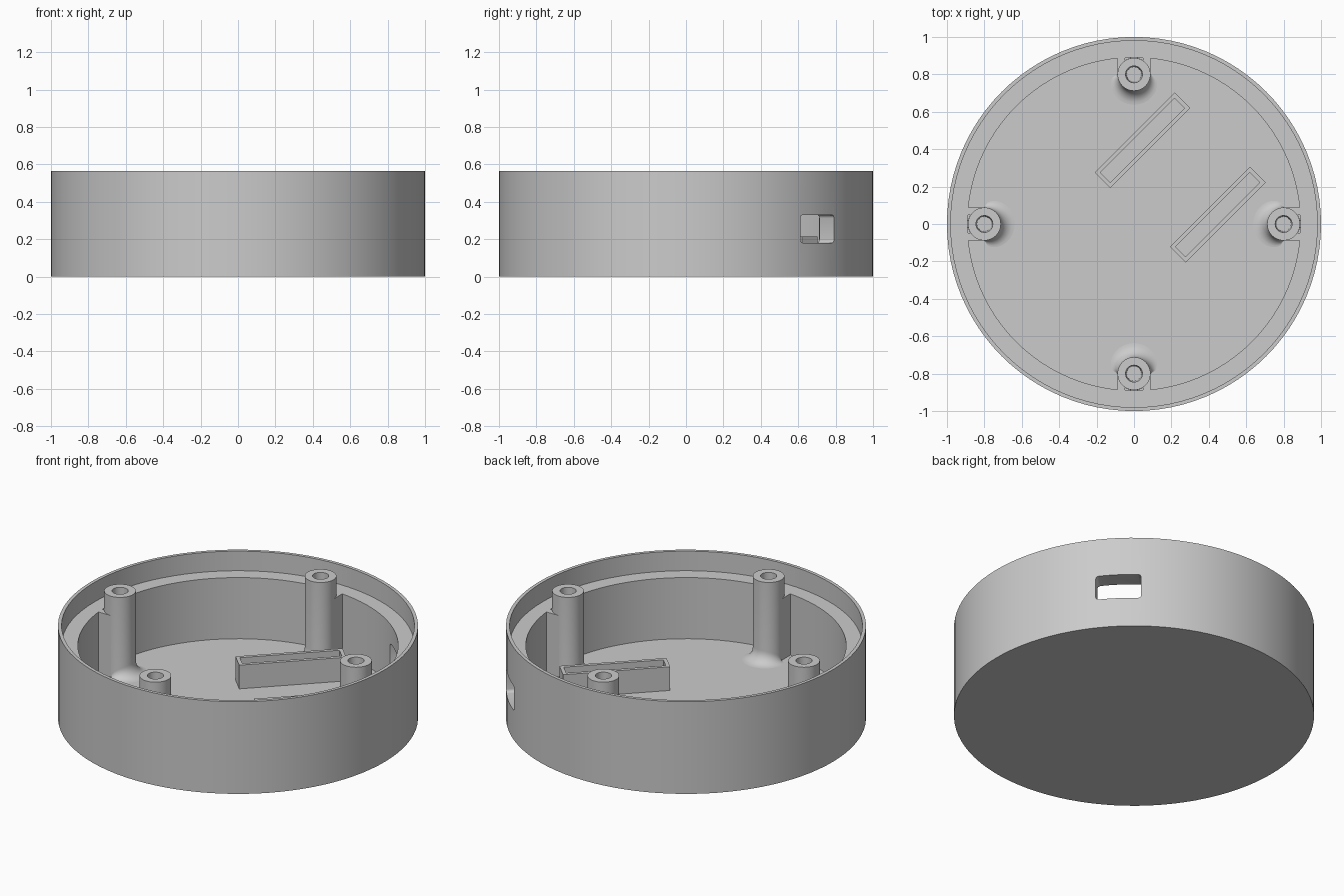
import bpy, bmesh
from math import sin, cos, pi, radians, sqrt

if "Cube" in bpy.data.objects:
    bpy.data.objects.remove(bpy.data.objects["Cube"])

HEIGHT, LEDGE, FLOOR = 0.565, 0.445, 0.07
POST_R, FLARE = 0.088, 0.075

grey = bpy.data.materials.new("light_grey")
grey.use_nodes = True
grey.diffuse_color = (0.6, 0.6, 0.6, 1)
grey.node_tree.nodes["Principled BSDF"].inputs["Base Color"].default_value = (0.6, 0.6, 0.6, 1)


def finish(name, bm, location=(0, 0, 0), turn=0.0):
    bmesh.ops.recalc_face_normals(bm, faces=bm.faces[:])
    mesh = bpy.data.meshes.new(name)
    bm.to_mesh(mesh)
    bm.free()
    mesh.materials.append(grey)
    obj = bpy.data.objects.new(name, mesh)
    bpy.context.collection.objects.link(obj)
    obj.location = location
    obj.rotation_euler.z = turn
    return obj


def select(obj):
    bpy.ops.object.select_all(action='DESELECT')
    obj.select_set(True)
    bpy.context.view_layer.objects.active = obj


def smooth(obj):
    select(obj)
    bpy.ops.object.shade_smooth_by_angle(angle=radians(30))


def lathe(profile, segments):
    """Sweep point functions (angle -> radius, height) round z and cap both ends."""
    bm = bmesh.new()
    rings = []
    for point in profile:
        ring = []
        for i in range(segments):
            a = 2 * pi * i / segments
            r, z = point(a)
            ring.append(bm.verts.new((r * cos(a), r * sin(a), z)))
        rings.append(ring)
    for low, high in zip(rings, rings[1:]):
        for i in range(segments):
            j = (i + 1) % segments
            bm.faces.new((low[i], low[j], high[j], high[i]))
    bm.faces.new(rings[0])
    bm.faces.new(rings[-1])
    return bm


def fixed(r, z):
    return lambda a: (r, z)


def box(x0, x1, half_width, z0, z1):
    bm = bmesh.new()
    bmesh.ops.create_cube(bm, size=1)
    bmesh.ops.scale(bm, vec=(x1 - x0, 2 * half_width, z1 - z0), verts=bm.verts)
    bmesh.ops.translate(bm, vec=((x0 + x1) / 2, 0, (z0 + z1) / 2), verts=bm.verts)
    return bm


# Round tray with a stepped rim
tray = finish("tray", lathe([fixed(1, 0), fixed(1, HEIGHT), fixed(0.98, HEIGHT),
                             fixed(0.98, LEDGE), fixed(0.89, LEDGE), fixed(0.89, FLOOR)], 96))

# Cable window cut through the wall
bm = box(0.8, 1.1, 0.127, 0.18, 0.33)
along = [e for e in bm.edges if abs(e.verts[0].co.x - e.verts[1].co.x) > 0.1]
bmesh.ops.bevel(bm, geom=along, offset=0.018, segments=4, profile=0.5, affect='EDGES')
cutter = finish("window_cutter", bm, turn=pi / 4)
cutter.hide_render = True
cut = tray.modifiers.new("window", 'BOOLEAN')
cut.operation = 'DIFFERENCE'
cut.solver = 'EXACT'
cut.object = cutter
select(tray)
bpy.ops.object.modifier_apply(modifier=cut.name)
bpy.data.objects.remove(cutter)
smooth(tray)


# Screw posts, flared at the foot on the side facing the middle
def flare(t):
    def point(a):
        k = max(0.02, sqrt(max(0, cos(a))))
        return POST_R + FLARE * k * (1 - cos(t)), FLOOR + FLARE * k * (1 - sin(t))
    return point


post_profile = [fixed(0.039, 0.1), fixed(0.045, HEIGHT), fixed(POST_R, HEIGHT)]
post_profile += [flare(pi / 2 * i / 8) for i in range(9)]

for name, a in (("left", 0), ("back", pi / 2), ("right", pi), ("front", -pi / 2)):
    smooth(finish(name + "_post", lathe(post_profile, 48),
                  (0.8 * cos(a), 0.8 * sin(a), 0), a + pi))
    # Web joining the post to the wall, hollowed where the post passes through
    for side in (-1, 1):
        web = box(0.8, 0.892, 0.02, FLOOR - 0.02, LEDGE + 0.001)
        bmesh.ops.translate(web, vec=(0, side * (POST_R - 0.02), 0), verts=web.verts)
        finish(name + "_web", web, turn=a)

# Two slotted holders standing diagonally on the floor
for name, x, y in (("back_holder", 0.045, 0.448), ("left_holder", 0.448, 0.05)):
    bm = box(-0.302, 0.302, 0.059, FLOOR - 0.01, 0.215)
    top = max(bm.faces, key=lambda f: f.calc_center_median().z)
    bmesh.ops.inset_individual(bm, faces=[top], thickness=0.03)
    bmesh.ops.inset_individual(bm, faces=[top], thickness=0.0001, depth=FLOOR - 0.215)
    finish(name, bm, (x, y, 0), pi / 4)
